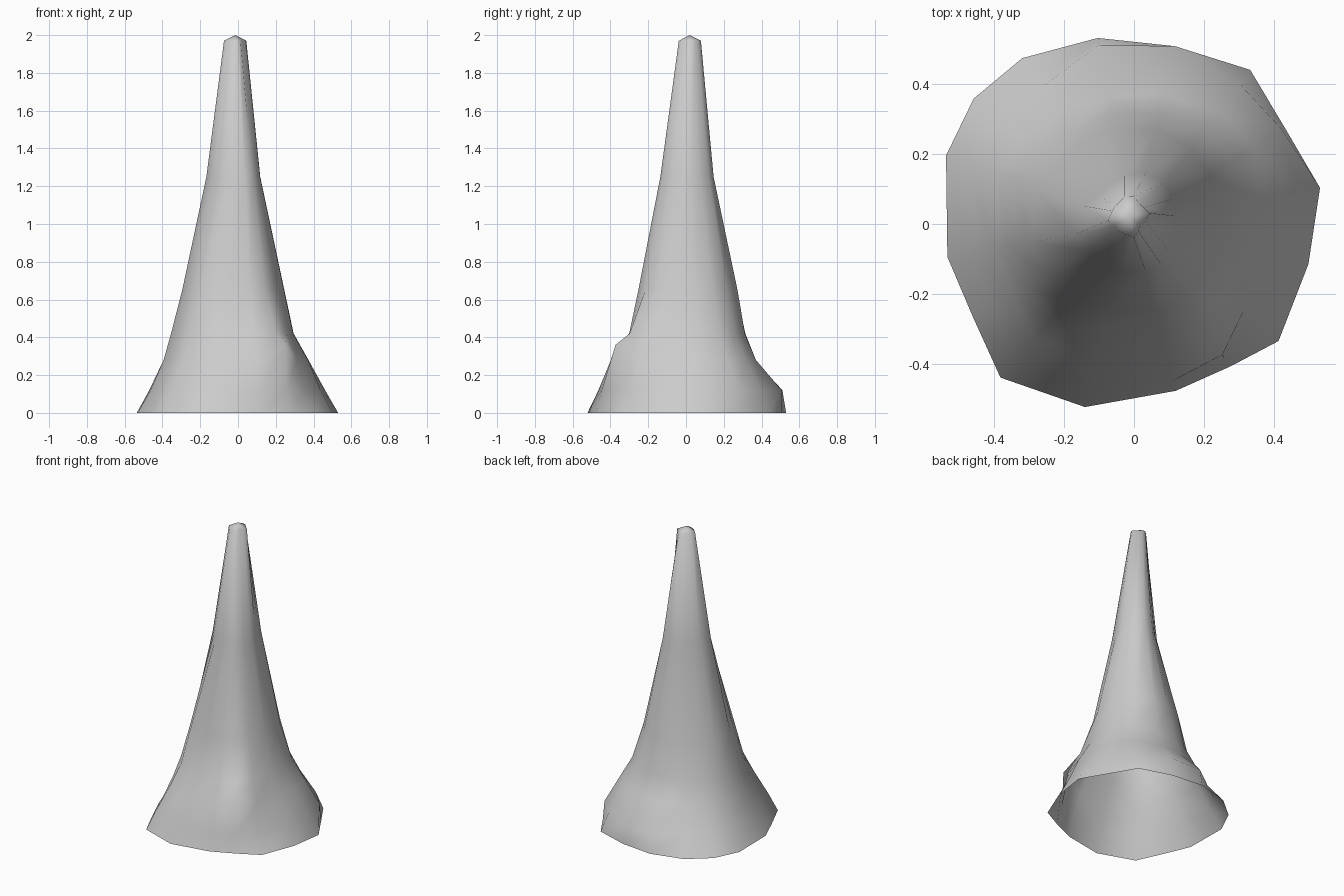
import bpy, bmesh
from math import radians, cos, sin
from mathutils import Vector

cube = bpy.data.objects.get("Cube")
if cube:
    bpy.data.objects.remove(cube, do_unlink=True)

# One dull grey stone colour
stone = bpy.data.materials.new("grey stone")
stone.use_nodes = True
colour = (0.6, 0.6, 0.6, 1)
stone.diffuse_color = colour
stone.node_tree.nodes["Principled BSDF"].inputs["Base Color"].default_value = colour

# Uneven directions of the ridges running up the spire
ridge_angles = [11, 33, 53, 77, 101, 124, 142, 160, 190, 210, 229, 255, 284, 304, 321, 347]

# Rings from foot to tip: height, then radius along each ridge
rings = [
    (0.00, [.54, .51, .55, .52, .54, .57, .58, .57, .54, .53, .58, .54, .49, .49, .53, .51]),
    (0.12, [.47, .5, .5, .52, .52, .47, .49, .5, .47, .47, .52, .48, .46, .46, .45, .45]),
    (0.28, [.38, .41, .4, .38, .37, .39, .39, .41, .4, .4, .43, .41, .41, .45, .4, .38]),
    (0.42, [.3, .33, .33, .32, .32, .32, .33, .36, .36, .35, .36, .31, .31, .36, .33, .3]),
    (0.65, [.25, .26, .27, .28, .27, .28, .28, .3, .3, .29, .3, .25, .26, .26, .25, .25]),
    (1.25, [.12, .13, .15, .15, .14, .13, .13, .15, .17, .15, .14, .14, .14, .14, .13, .12]),
    (1.97, [.06, .05, .05, .06, .06, .05, .05, .05, .06, .05, .05, .05, .06, .05, .04, .05]),
]
tip_centre = Vector((-0.015, 0.02, 0))
ledge_ridge = 304   # front ridge with a raised ledge


def make_ring(bm, height, radii):
    """Add one ring of vertices around the spire."""
    verts = []
    for angle, radius in zip(ridge_angles, radii):
        a = radians(angle)
        raised = 0.08 if height == 0.28 and angle == ledge_ridge else 0
        point = Vector((radius * cos(a), radius * sin(a), height + raised))
        if height > 1.5:
            point += tip_centre
        verts.append(bm.verts.new(point))
    return verts


# Rock spire: open at the foot, closed by a low point at the tip
bm = bmesh.new()
loops = [make_ring(bm, height, radii) for height, radii in rings]
count = len(ridge_angles)
for low, high in zip(loops, loops[1:]):
    for i in range(count):
        j = (i + 1) % count
        bm.faces.new((low[i], low[j], high[j], high[i]))
tip = bm.verts.new(tip_centre + Vector((0, 0, 2)))
for i in range(count):
    bm.faces.new((loops[-1][i], loops[-1][(i + 1) % count], tip))

mesh = bpy.data.meshes.new("rock_spire")
bm.to_mesh(mesh)
bm.free()
mesh.materials.append(stone)
spire = bpy.data.objects.new("rock_spire", mesh)
bpy.context.collection.objects.link(spire)
for face in mesh.polygons:
    face.use_smooth = True
